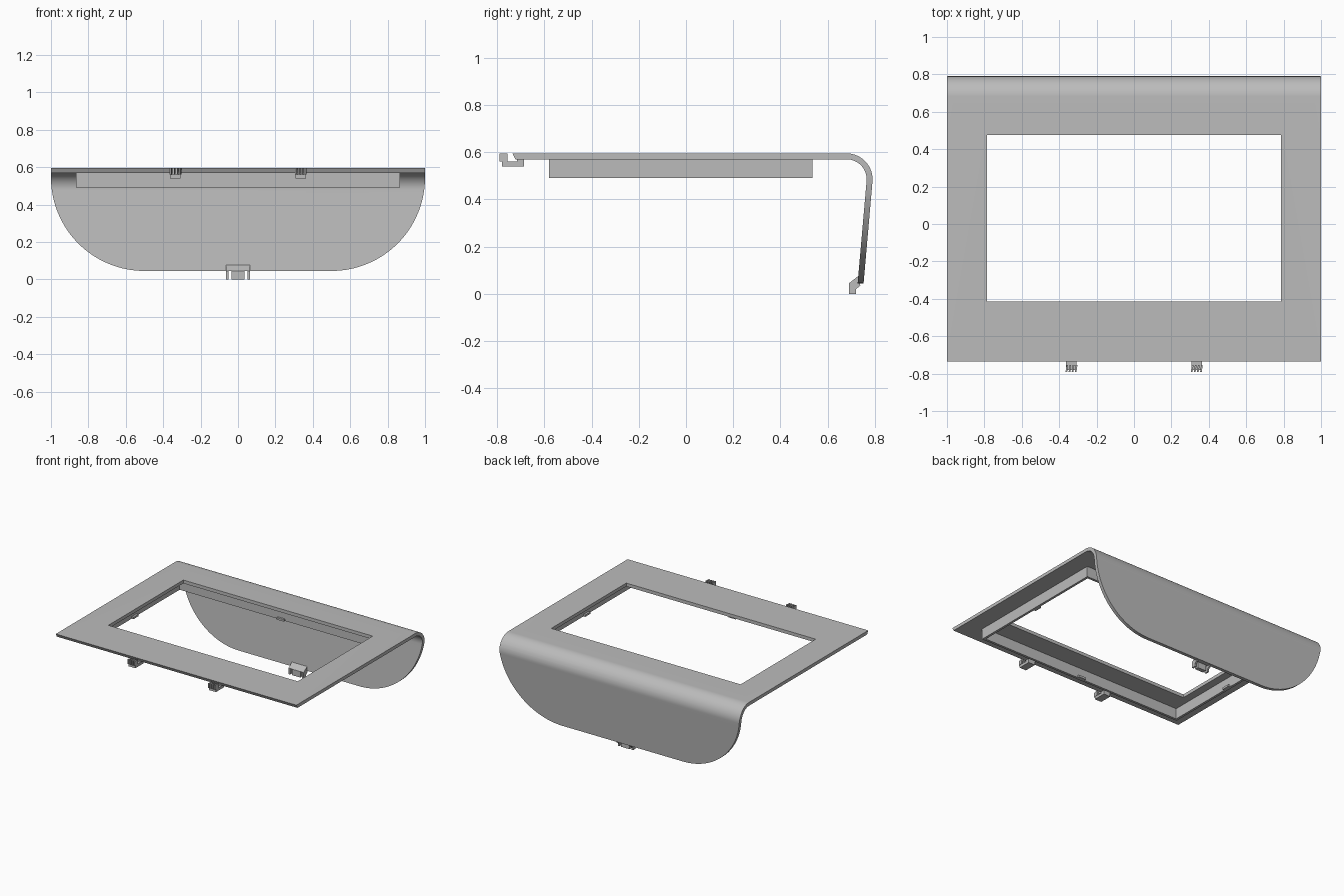
import bpy, bmesh, math
from mathutils import Vector

cube = bpy.data.objects.get("Cube")
if cube:
    bpy.data.objects.remove(cube, do_unlink=True)

grey = bpy.data.materials.new("plain grey")
grey.use_nodes = True
grey.diffuse_color = (0.5, 0.5, 0.5, 1)
grey.node_tree.nodes["Principled BSDF"].inputs["Base Color"].default_value = (0.5, 0.5, 0.5, 1)


def prism(name, outline, direction):
    """Extrude a closed outline of 3D points along a direction."""
    bm = bmesh.new()
    face = bm.faces.new([bm.verts.new(p) for p in outline])
    new = bmesh.ops.extrude_face_region(bm, geom=[face])["geom"]
    bmesh.ops.translate(bm, vec=Vector(direction),
                        verts=[v for v in new if isinstance(v, bmesh.types.BMVert)])
    bmesh.ops.recalc_face_normals(bm, faces=bm.faces)
    mesh = bpy.data.meshes.new(name)
    bm.to_mesh(mesh)
    bm.free()
    obj = bpy.data.objects.new(name, mesh)
    mesh.materials.append(grey)
    bpy.context.collection.objects.link(obj)
    return obj


def side_prism(name, profile, x0, x1):
    return prism(name, [(x0, y, z) for y, z in profile], (x1 - x0, 0, 0))


def box(name, x0, x1, y0, y1, z0, z1):
    return prism(name, [(x0, y0, z0), (x1, y0, z0), (x1, y1, z0), (x0, y1, z0)], (0, 0, z1 - z0))


def boolean(obj, cutter, operation):
    mod = obj.modifiers.new(operation.title(), "BOOLEAN")
    mod.object, mod.operation, mod.solver = cutter, operation, "EXACT"
    bpy.context.view_layer.objects.active = obj
    bpy.ops.object.modifier_apply(modifier=mod.name)
    bpy.data.objects.remove(cutter, do_unlink=True)


def arc(cx, cy, radius, start, end, steps):
    angles = [math.radians(start + (end - start) * i / steps) for i in range(steps + 1)]
    return [(cx + radius * math.cos(a), cy + radius * math.sin(a)) for a in angles]


# Bent sheet: flat top, rolled rear edge and hanging flap
TOP, UNDER, LEAN = 0.595, 0.57, 5
drop = Vector((-math.sin(math.radians(LEAN)), -math.cos(math.radians(LEAN)))) * 0.48
outer = arc(0.68, 0.485, 0.11, 90, -LEAN, 20)
inner = arc(0.68, 0.485, 0.085, 90, -LEAN, 20)
outer.append(tuple(Vector(outer[-1]) + drop))
inner.append(tuple(Vector(inner[-1]) + drop))
panel = side_prism("bent_panel", [(-0.735, TOP)] + outer + inner[::-1] + [(-0.722, UNDER)], -1.1, 1.1)

# Round the lower corners of the flap
right_corner = arc(0.5, 0.545, 0.5, 0, -90, 32)
outline = [(1, 0.8)] + right_corner + [(-x, z) for x, z in right_corner[::-1]] + [(-1, 0.8)]
boolean(panel, prism("outline_cutter", [(x, -1, z) for x, z in outline], (0, 2, 0)), "INTERSECT")

# Window opening
boolean(panel, box("window_cutter", -0.787, 0.787, -0.415, 0.475, 0.5, 0.7), "DIFFERENCE")
bpy.ops.object.select_all(action="DESELECT")
panel.select_set(True)
bpy.context.view_layer.objects.active = panel
bpy.ops.object.shade_smooth_by_angle(angle=math.radians(30))

# Thin rim wall under the panel
W, FRONT, BACK, LOW, T = 0.865, -0.58, 0.535, 0.49, 0.018
rim = box("rim_wall", -W, W, FRONT, BACK, LOW, UNDER)
boolean(rim, box("rim_cutter", -W + T, W - T, FRONT + T, BACK - T, 0.4, 0.7), "DIFFERENCE")

# Small catch at the middle of each inner rim face
mid = (FRONT + BACK) / 2
box("front_catch", -0.03, 0.03, FRONT + T, FRONT + T + 0.015, LOW, LOW + 0.015)
box("rear_catch", -0.03, 0.03, BACK - T - 0.015, BACK - T, LOW, LOW + 0.015)
for side, label in ((1, "left"), (-1, "right")):
    edge = side * (W - T)
    x0, x1 = sorted((edge, edge - side * 0.015))
    box(label + "_catch", x0, x1, mid - 0.03, mid + 0.03, LOW, LOW + 0.015)

    # Front hook: bar, mounting pad and slanted teeth
    cx = side * 0.335
    box(label + "_hook_bar", cx - 0.028, cx + 0.028, -0.78, -0.685, 0.54, 0.56)
    box(label + "_hook_pad", cx - 0.028, cx + 0.028, -0.715, -0.685, 0.56, UNDER)
    for i in range(4):
        x = cx - 0.031 + i * 0.0165
        tooth = [(x, -0.79), (x + 0.009, -0.79), (x + 0.014, -0.755), (x + 0.005, -0.755)]
        prism(f"{label}_hook_tooth_{i + 1}", [(px, py, 0.56) for px, py in tooth], (0, 0, TOP - 0.56))

    # Legs of the flap clip
    leg = [(0.69, 0), (0.72, 0), (0.72, 0.02), (0.738, 0.035), (0.735, 0.08), (0.69, 0.045)]
    x0, x1 = sorted((side * 0.05, side * 0.063))
    side_prism(label + "_clip_leg", leg, x0, x1)

# Flap clip bridge and tongue
side_prism("clip_bridge", [(0.69, 0.045), (0.735, 0.08), (0.738, 0.045)], -0.05, 0.05)
side_prism("clip_tongue", [(0.69, 0), (0.72, 0), (0.72, 0.045), (0.69, 0.045)], -0.035, 0.035)
